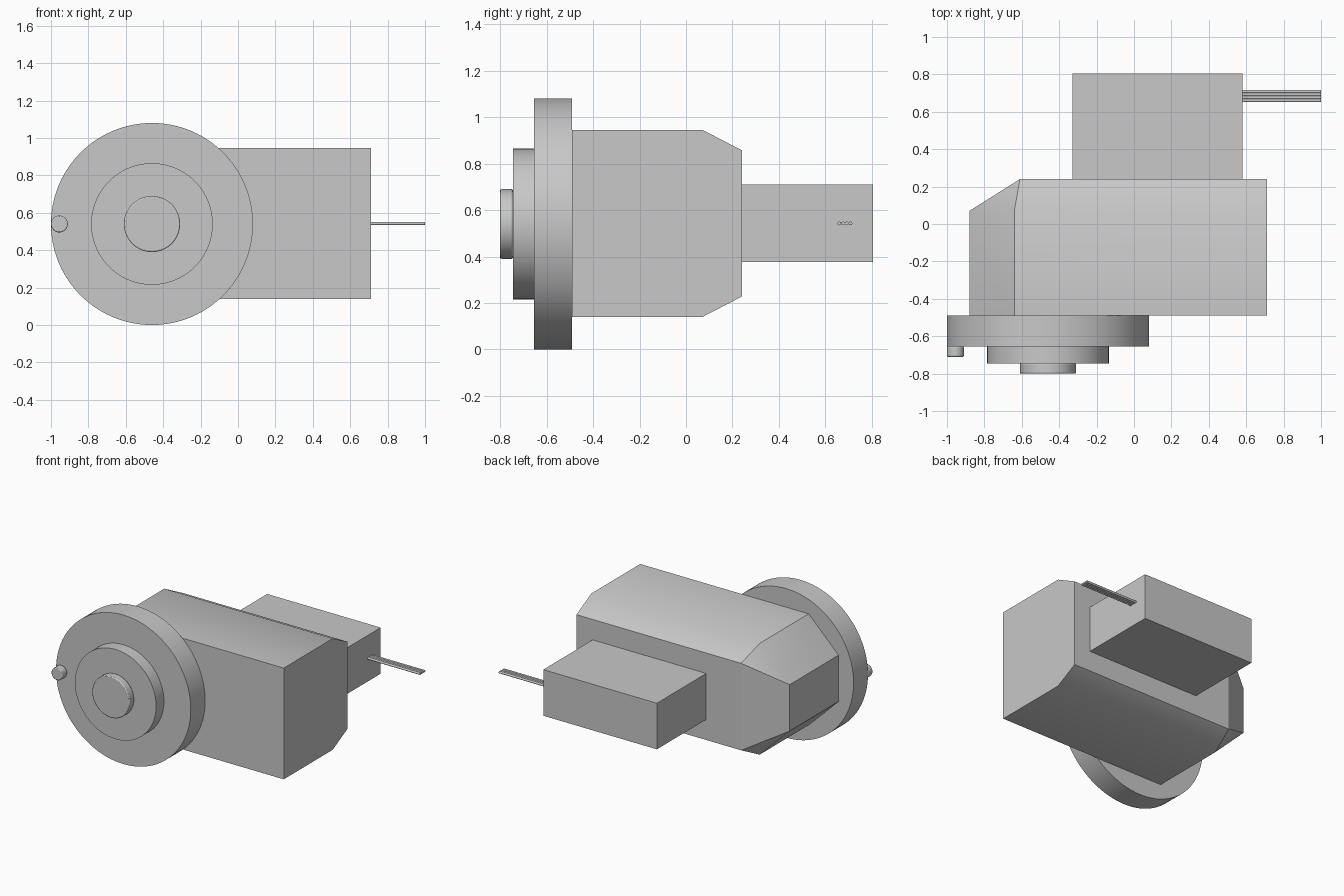
import bpy, bmesh
from math import radians
from mathutils import Matrix

cube = bpy.data.objects.get("Cube")
if cube:
    bpy.data.objects.remove(cube, do_unlink=True)

AXIS_X, AXIS_Z = -0.46, 0.54   # wheel axle
MID_Z = 0.5425                 # housing mid height

grey = bpy.data.materials.new("plain_grey")
grey.use_nodes = True
grey.diffuse_color = (0.58, 0.58, 0.58, 1)
grey.node_tree.nodes["Principled BSDF"].inputs["Base Color"].default_value = grey.diffuse_color


def finish(bm, name, bevel=0):
    """Turn a bmesh into a smooth-by-angle object."""
    bmesh.ops.recalc_face_normals(bm, faces=bm.faces)
    mesh = bpy.data.meshes.new(name)
    bm.to_mesh(mesh)
    bm.free()
    mesh.materials.append(grey)
    obj = bpy.data.objects.new(name, mesh)
    bpy.context.collection.objects.link(obj)
    bpy.ops.object.select_all(action='DESELECT')
    obj.select_set(True)
    bpy.context.view_layer.objects.active = obj
    bpy.ops.object.shade_smooth_by_angle(angle=radians(30))
    if bevel:
        mod = obj.modifiers.new("rounded_rim", 'BEVEL')
        mod.width, mod.segments = bevel, 2
        mod.limit_method, mod.angle_limit = 'ANGLE', radians(60)
    return obj


def cylinder(name, radius, start, end, axis, sides=96, bevel=0):
    """Solid cylinder between two points along the x or y axis."""
    bm = bmesh.new()
    length = max(abs(e - s) for s, e in zip(start, end))
    turn = Matrix.Rotation(radians(90), 4, 'Y' if axis == 'x' else 'X')
    centre = [(s + e) / 2 for s, e in zip(start, end)]
    bmesh.ops.create_cone(bm, cap_ends=True, segments=sides, radius1=radius,
                          radius2=radius, depth=length,
                          matrix=Matrix.Translation(centre) @ turn)
    return finish(bm, name, bevel)


def hull(name, points):
    """Convex block mirrored above and below the middle height."""
    bm = bmesh.new()
    for x, y, h in points:
        for side in (1, -1):
            bm.verts.new((x, y, MID_Z + side * h))
    bmesh.ops.convex_hull(bm, input=bm.verts)
    bmesh.ops.dissolve_limit(bm, angle_limit=radians(1), verts=bm.verts, edges=bm.edges)
    return finish(bm, name)


# Housing with chamfered back edges and a tapered end
hull("housing", [
    (-0.88, -0.49, 0.168), (-0.88, 0.07, 0.168),
    (-0.64, -0.49, 0.403), (-0.64, 0.07, 0.403), (-0.61, 0.24, 0.315),
    (0.71, -0.49, 0.403), (0.71, 0.07, 0.403), (0.71, 0.24, 0.315)])

# Rear box
hull("rear_box", [(x, y, 0.167) for x in (-0.33, 0.58) for y in (0.24, 0.805)])

# Stepped wheel, hub and crank pin
for name, x, radius, front, back, bevel in (
        ("wheel_disc", AXIS_X, 0.54, -0.655, -0.49, 0),
        ("wheel_step", AXIS_X, 0.325, -0.745, -0.655, 0),
        ("wheel_hub", AXIS_X, 0.15, -0.80, -0.745, 0.006),
        ("crank_pin", -0.955, 0.045, -0.71, -0.655, 0.006)):
    cylinder(name, radius, (x, front, AXIS_Z), (x, back, AXIS_Z), 'y', bevel=bevel)

# Four-strand ribbon cable
for i in range(4):
    y = 0.66 + i * 0.016
    cylinder(f"cable_strand_{i + 1}", 0.008, (0.58, y, MID_Z), (1.0, y, MID_Z), 'x', 16)
